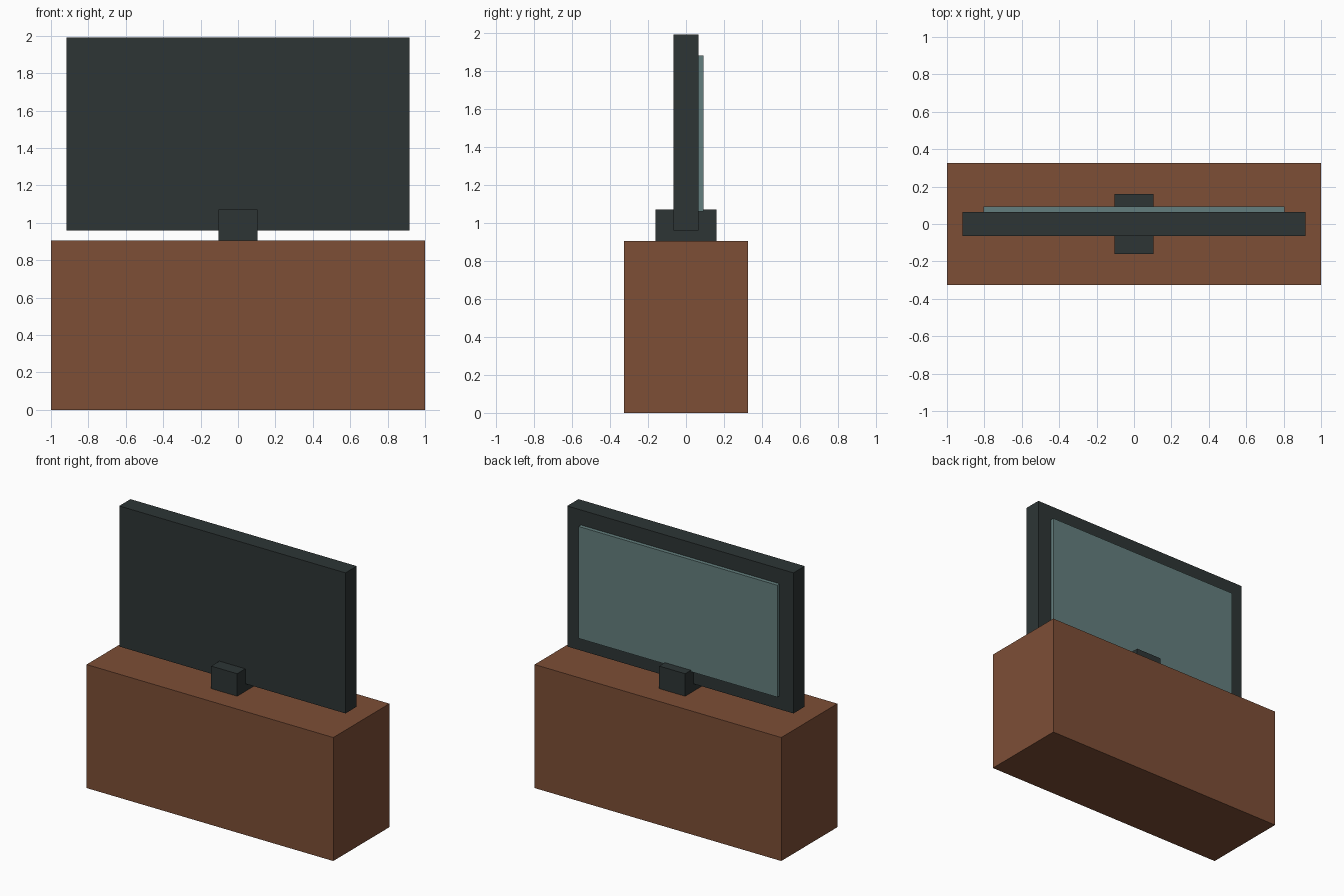
import bpy

if "Cube" in bpy.data.objects:
    bpy.data.objects.remove(bpy.data.objects["Cube"])


def linear(c):
    c /= 255
    return c / 12.92 if c <= 0.04045 else ((c + 0.055) / 1.055) ** 2.4


def material(name, rgb):
    mat = bpy.data.materials.new(name)
    mat.diffuse_color = (*[linear(c) for c in rgb], 1)
    mat.use_nodes = True
    mat.node_tree.nodes["Principled BSDF"].inputs["Base Color"].default_value = mat.diffuse_color
    return mat


def box(name, lo, hi, mat):
    """Box spanning two opposite corners."""
    centre = [(a + b) / 2 for a, b in zip(lo, hi)]
    bpy.ops.mesh.primitive_cube_add(size=1, location=centre)
    obj = bpy.context.object
    obj.name = name
    obj.scale = [b - a for a, b in zip(lo, hi)]
    bpy.ops.object.transform_apply(location=False, rotation=False, scale=True)
    obj.data.materials.append(mat)
    return obj


wood = material("brown wood", (125, 78, 54))
casing = material("dark casing", (45, 53, 53))
glass = material("grey green glass", (100, 127, 126))

# Cabinet
box("cabinet", (-1, -0.325, 0), (1, 0.325, 0.905), wood)
# Stand block that the television sits in
box("stand", (-0.105, -0.16, 0.905), (0.105, 0.16, 1.07), casing)
# Television body
box("television_body", (-0.917, -0.065, 0.96), (0.917, 0.065, 1.99), casing)
# Raised screen panel on the back-facing side
box("screen", (-0.805, 0.06, 1.06), (0.805, 0.093, 1.88), glass)
